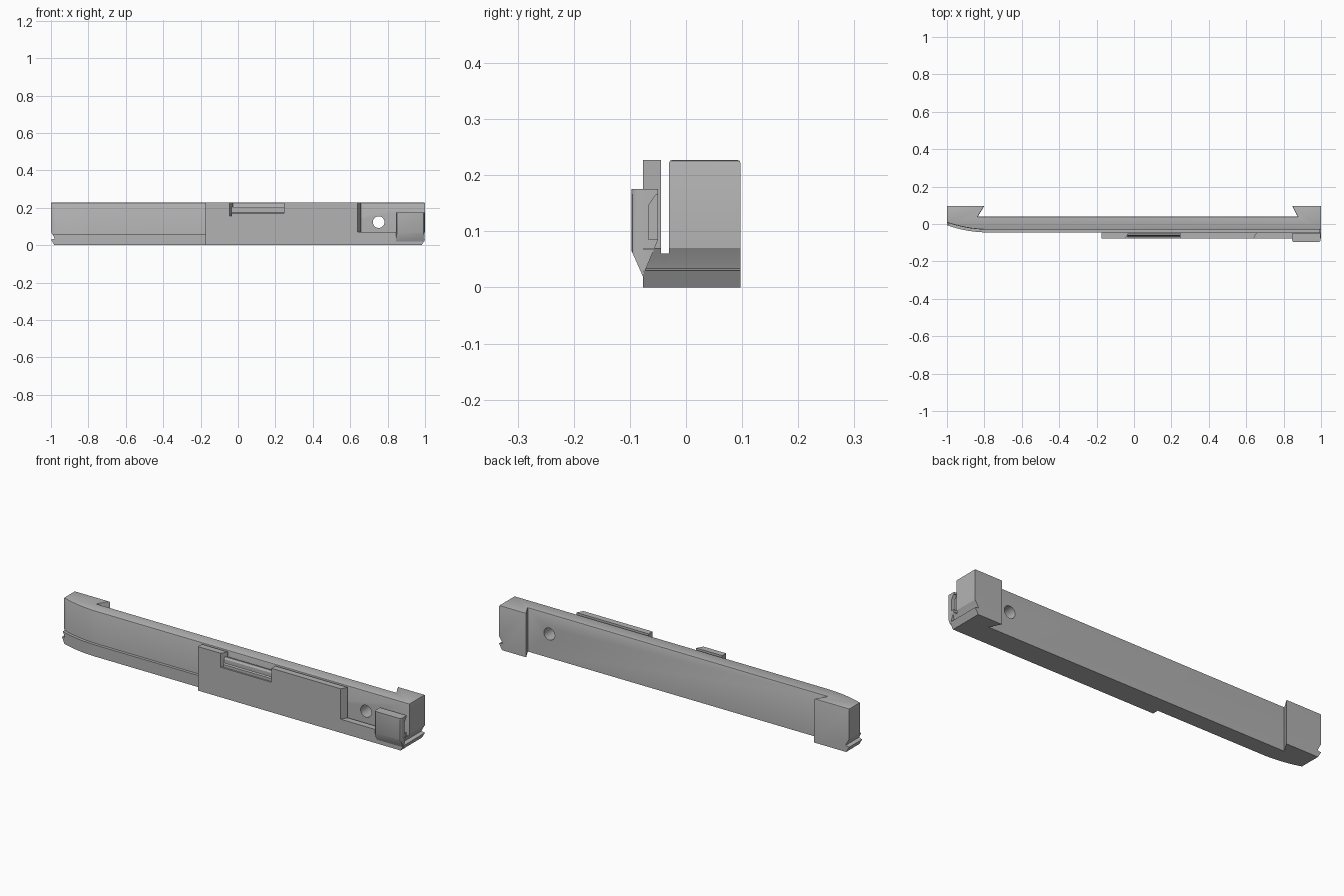
import bpy, bmesh, math
from mathutils import Vector

cube = bpy.data.objects.get("Cube")
if cube:
    bpy.data.objects.remove(cube, do_unlink=True)

grey = bpy.data.materials.new("plain_grey")
grey.use_nodes = True
grey.diffuse_color = (0.45, 0.45, 0.45, 1)
grey.node_tree.nodes["Principled BSDF"].inputs["Base Color"].default_value = grey.diffuse_color


def loft(name, first, second, axis, lo, hi, top_bevel=0):
    """Solid between two matching outlines placed at lo and hi along an axis."""
    def place(p, d):
        c = list(p)
        c.insert(axis, d)
        return Vector(c)
    bm = bmesh.new()
    a = [bm.verts.new(place(p, lo)) for p in first]
    b = [bm.verts.new(place(p, hi)) for p in second]
    bm.faces.new(a)
    bm.faces.new(b[::-1])
    for i in range(len(a)):
        j = (i + 1) % len(a)
        bm.faces.new((a[i], b[i], b[j], a[j]))
    bmesh.ops.recalc_face_normals(bm, faces=bm.faces)
    if top_bevel:
        rim = [e for e in bm.edges if all(v.co.z > hi - 0.001 for v in e.verts)]
        bmesh.ops.bevel(bm, geom=rim, offset=top_bevel, segments=2, profile=0.5, affect='EDGES')
    mesh = bpy.data.meshes.new(name)
    bm.to_mesh(mesh)
    bm.free()
    mesh.materials.append(grey)
    ob = bpy.data.objects.new(name, mesh)
    bpy.context.collection.objects.link(ob)
    return ob


def prism(name, outline, axis, lo, hi, top_bevel=0):
    return loft(name, outline, outline, axis, lo, hi, top_bevel)


def boolean(ob, tool, operation):
    mod = ob.modifiers.new("cut", 'BOOLEAN')
    mod.operation, mod.solver, mod.object = operation, 'EXACT', tool
    bpy.context.view_layer.objects.active = ob
    bpy.ops.object.modifier_apply(modifier=mod.name)


TOP, GROOVE = 0.227, 0.06
FRONT, PLATE_BACK, BODY_FRONT, BACK = -0.077, -0.045, -0.03, 0.097

# Gently curved nose at the right-hand end of the front
nose = [(-1 + 0.22 * t / 10, BODY_FRONT + 0.038 * (1 - t / 10) ** 2) for t in range(11)]

# Main bar with dovetailed end blocks behind
body = prism("main_bar", nose + [
    (1, BODY_FRONT), (1, BACK), (0.845, BACK), (0.875, 0.04),
    (-0.835, 0.04), (-0.8, BACK), (-1, BACK)], 2, 0, TOP, 0.005)

# Low lip that follows the nose and floors the groove
front_edge = nose + [(1, BODY_FRONT)]
lip = prism("bottom_lip", [(x, y - 0.015) for x, y in front_edge] + front_edge[::-1], 2, 0, GROOVE)


# Front plate with a window and a step; its open ends are slanted
def plate_outline(slant):
    return [(-0.175, 0), (1, 0), (1, 0.07), (0.64 + slant, 0.07), (0.64 + slant, TOP),
            (0.245, TOP), (0.245, 0.155), (-0.045 + slant, 0.155),
            (-0.045 + slant, TOP), (-0.175, TOP)]


plate = loft("front_plate", plate_outline(0), plate_outline(0.018), 1, FRONT, PLATE_BACK)

# Stepped rail in the window
rail = prism("window_rail", [(-0.07, 0.155), (-0.07, 0.17), (-0.064, 0.175), (-0.064, 0.195),
                             (-0.058, 0.205), (-0.05, 0.205), (-0.05, 0.155)], 0, -0.035, 0.245)

# Clip block on the front at the left-hand end
clip = prism("clip_block", [(FRONT, 0.02), (-0.097, 0.065), (-0.097, 0.175),
                            (-0.05, 0.175), (-0.05, 0.085), (-0.056, 0.07)], 0, 0.845, 0.998)
bm = bmesh.new()
bm.from_mesh(clip.data)
corners = [e for e in bm.edges if all(v.co.y < -0.09 for v in e.verts)
           and abs(e.verts[0].co.z - e.verts[1].co.z) > 0.05]
bmesh.ops.bevel(bm, geom=corners, offset=0.012, segments=3, profile=0.5, affect='EDGES')
bm.to_mesh(clip.data)
bm.free()

# End notches and undercuts shared by the long parts
half = [(0.982, 0), (1, 0.03), (0.98, 0.034), (0.985, 0.045), (1, 0.07), (1, 0.3)]
ends = prism("end_shape", half + [(-x, z) for x, z in reversed(half)], 1, -0.3, 0.3)
for part in (body, lip, plate):
    boolean(part, ends, 'INTERSECT')

# Round through hole
ring = [(0.752 + 0.031 * math.cos(a), 0.123 + 0.031 * math.sin(a))
        for a in (math.tau * i / 32 for i in range(32))]
hole = prism("hole_cutter", ring, 1, -0.2, 0.2)
boolean(body, hole, 'DIFFERENCE')

# Slot in the end of the clip block
slot = prism("slot_cutter", [(-0.067, 0.085), (-0.04, 0.085), (-0.04, 0.165),
                             (-0.054, 0.165), (-0.067, 0.145)], 0, 0.98, 1.1)
boolean(clip, slot, 'DIFFERENCE')

for tool in (ends, hole, slot):
    bpy.data.objects.remove(tool, do_unlink=True)

# Smooth the round areas, keep edges sharp
bpy.ops.object.select_all(action='DESELECT')
for part in (body, lip, plate, rail, clip):
    part.select_set(True)
bpy.context.view_layer.objects.active = body
bpy.ops.object.shade_smooth_by_angle(angle=math.radians(30))
